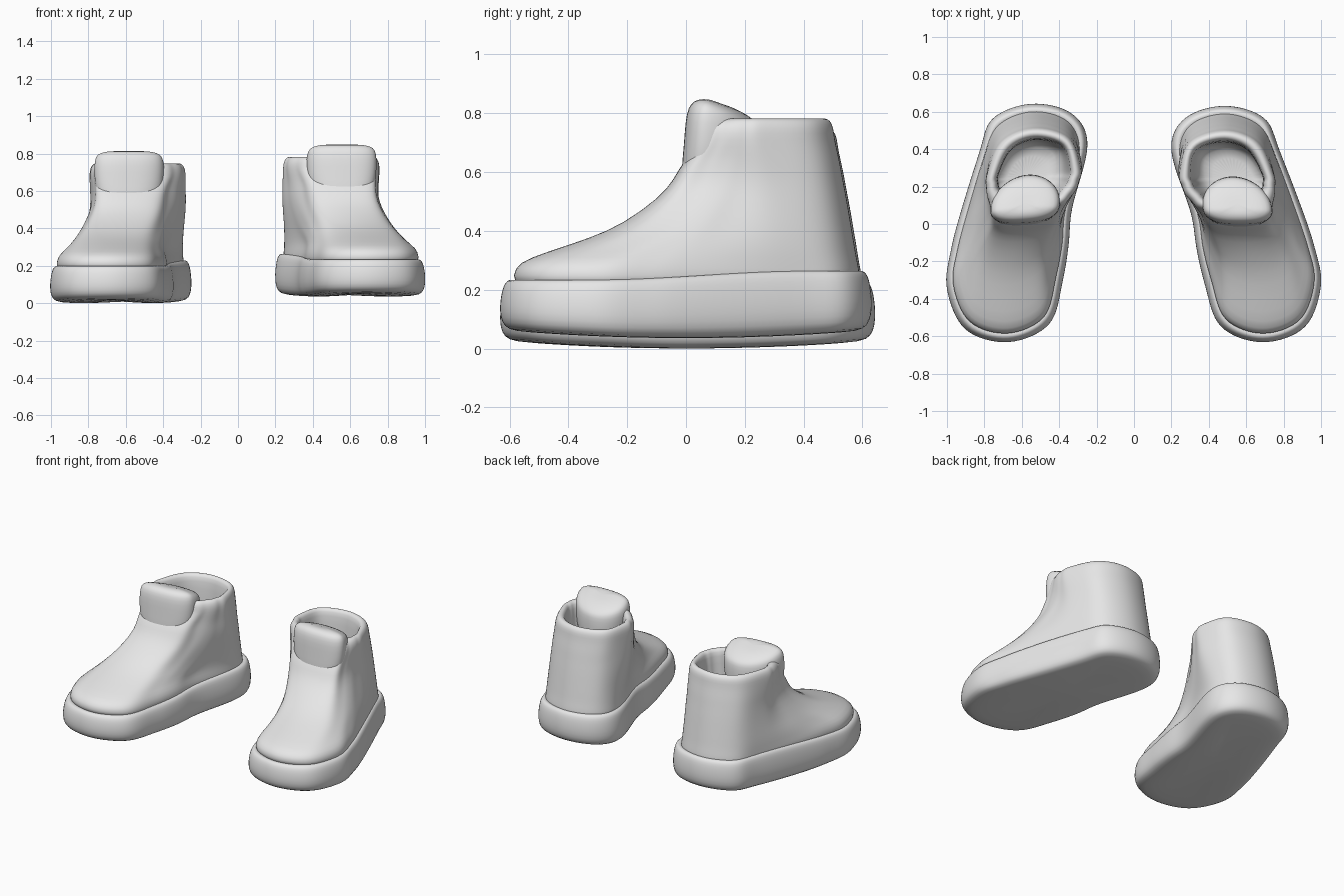
import bpy, bmesh, math
from mathutils import Matrix, Vector

cube = bpy.data.objects.get("Cube")
if cube:
    bpy.data.objects.remove(cube)

grey = bpy.data.materials.new("light_grey")
grey.use_nodes = True
colour = (0.8, 0.8, 0.8, 1)
grey.diffuse_color = colour
grey.node_tree.nodes["Principled BSDF"].inputs["Base Color"].default_value = colour


def ramp(value, low, high):
    """Smooth step from 0 to 1."""
    t = min(1, max(0, (value - low) / (high - low)))
    return t * t * (3 - 2 * t)


def axis(y, z):
    """Centre line of the foot, splayed toward the toe and straighter at the ankle."""
    slope = 0.24 if y < 0.08 else 0.36
    x = min(0.69, max(0.485, 0.6 - slope * (y - 0.08)))
    return x - 0.06 * ramp(z, 0.25, 0.55) * min(1, max(0, (0.47 - y) / 0.32))


def closed_curve(points, steps=4):
    """Smooth closed curve through the points."""
    n, out = len(points), []
    for i in range(n):
        a, b, c, d = (points[(i + k) % n] for k in (-1, 0, 1, 2))
        for s in range(steps):
            t = s / steps
            out.append(0.5 * (2 * b + (c - a) * t + (2 * a - 5 * b + 4 * c - d) * t * t
                              + (3 * b - a - 3 * c + d) * t ** 3))
    return out


def foot_ring(z, front, back, toe, waist, heel, inset=0.0):
    """Horizontal foot-shaped section from its ends and three half widths."""
    front, back = front + inset, back - inset
    toe, waist, heel = toe - inset, waist - inset, heel - inset
    y_heel = back - 0.24 + inset
    y_toe = front + 0.3 * (y_heel - front)
    y_waist = front + 0.68 * (y_heel - front)
    k = 0.73
    k_toe = k + 0.07 * ramp(z, 0.4, 0.55)
    half = [(toe * k_toe, y_toe + (front - y_toe) * k_toe), (toe, y_toe),
            (0.6 * toe + 0.4 * waist + 0.01, (y_toe + y_waist) / 2), (waist, y_waist),
            (heel, y_heel), (heel * k, y_heel + (back - y_heel) * k)]
    pts = [Vector((axis(front, z), front, z))]
    pts += [Vector((axis(y, z) + w, y, z)) for w, y in half]
    pts += [Vector((axis(back, z), back, z))]
    pts += [Vector((axis(y, z) - w, y, z)) for w, y in reversed(half)]
    return closed_curve(pts)


def loft(name, rings, place):
    """Skin a stack of rings, cap both ends and smooth it."""
    bm = bmesh.new()
    loops = [[bm.verts.new(place @ p) for p in ring] for ring in rings]
    n = len(loops[0])
    for low, high in zip(loops, loops[1:]):
        for i in range(n):
            j = (i + 1) % n
            bm.faces.new((low[i], low[j], high[j], high[i]))
    for loop in (loops[0], loops[-1]):
        centre = bm.verts.new(sum((v.co for v in loop), Vector()) / n)
        for i in range(n):
            bm.faces.new((loop[i], loop[(i + 1) % n], centre))
    bmesh.ops.recalc_face_normals(bm, faces=bm.faces)
    for face in bm.faces:
        face.smooth = True
    mesh = bpy.data.meshes.new(name)
    bm.to_mesh(mesh)
    bm.free()
    mesh.materials.append(grey)
    obj = bpy.data.objects.new(name, mesh)
    bpy.context.collection.objects.link(obj)
    sub = obj.modifiers.new("smooth", "SUBSURF")
    sub.levels = sub.render_levels = 1


def sole_rings():
    """Thick rubber sole with a slight rocker and a raised heel edge."""
    rings = []
    for z, inset in ((0, 0.15), (0, 0.045), (0.015, 0.014), (0.05, 0), (0.1, -0.002),
                     (0.15, 0.004), (0.18, 0.012), (0.195, 0.022), (0.204, 0.04), (0.17, 0.08)):
        ring = foot_ring(z, -0.633, 0.632, 0.31, 0.3, 0.29, inset)
        for p in ring:
            rocker = 0.025 * (p.y / 0.6) ** 2
            lift = 0.03 * ramp(p.y, -0.3, 0.4)
            mix = min(1, z / 0.18)
            p.z += rocker * (1 - mix) + lift * mix
        rings.append(ring)
    return rings


def upper_rings():
    """Vamp and ankle shaft, rolled over the rim and down inside."""
    rows = [(0.15, -0.59, 0.595, 0.278, 0.267, 0.26),
            (0.22, -0.59, 0.592, 0.278, 0.267, 0.26),
            (0.258, -0.57, 0.585, 0.262, 0.257, 0.258),
            (0.292, -0.48, 0.578, 0.235, 0.25, 0.258),
            (0.343, -0.32, 0.57, 0.22, 0.247, 0.257),
            (0.39, -0.214, 0.562, 0.21, 0.244, 0.256),
            (0.48, -0.088, 0.547, 0.2, 0.24, 0.255),
            (0.54, -0.042, 0.535, 0.196, 0.24, 0.254),
            (0.58, -0.022, 0.528, 0.196, 0.24, 0.254),
            (0.62, 0.01, 0.52, 0.2, 0.243, 0.254)]
    rim = (0.06, 0.506, 0.22, 0.25, 0.254)
    rings = [foot_ring(*row) for row in rows]
    for z, inset in ((0.68, 0), (0.715, 0.003), (0.74, 0.014), (0.749, 0.03), (0.743, 0.047),
                     (0.72, 0.06), (0.6, 0.068), (0.42, 0.072), (0.32, 0.09)):
        rings.append(foot_ring(z, *rim, inset))
    return rings


def tongue_rings():
    """Padded tongue standing above the collar, sloping back into the shaft."""
    rings = []
    for z, front, back, half, tilt in ((0.46, 0, 0.24, 0.12, 0), (0.53, -0.016, 0.25, 0.15, 0),
                                       (0.59, -0.014, 0.255, 0.176, 0), (0.66, -0.007, 0.255, 0.186, 0),
                                       (0.74, -0.002, 0.25, 0.188, 0.15), (0.785, 0.008, 0.24, 0.18, 0.3),
                                       (0.806, 0.025, 0.215, 0.158, 0.35), (0.816, 0.055, 0.17, 0.1, 0.35)):
        ring, mid = [], 0.35 * back + 0.65 * front
        for i in range(40):
            a = math.tau * i / 40
            c, s = math.cos(a), math.sin(a)
            power = 0.78 if s < 0 else 1.0
            x = half * math.copysign(abs(c) ** power, c)
            y = mid + (mid - front if s < 0 else back - mid) * math.copysign(abs(s) ** power, s)
            ring.append(Vector((0.553 + x - 0.15 * (y - mid), y, z - tilt * max(0, y - 0.07))))
        rings.append(ring)
    return rings


# The right boot mirrors the left, turned slightly and standing lower
pivot = Vector((-0.69, -0.35, 0))
turn = Matrix.Translation(pivot) @ Matrix.Rotation(0.065, 4, "Z") @ Matrix.Translation(-pivot)
placements = {"left": Matrix.Translation((0, 0, 0.035)),
              "right": turn @ Matrix.Scale(-1, 4, (1, 0, 0))}
for side, place in placements.items():
    loft(side + "_sole", sole_rings(), place)
    loft(side + "_upper", upper_rings(), place)
    loft(side + "_tongue", tongue_rings(), place)
